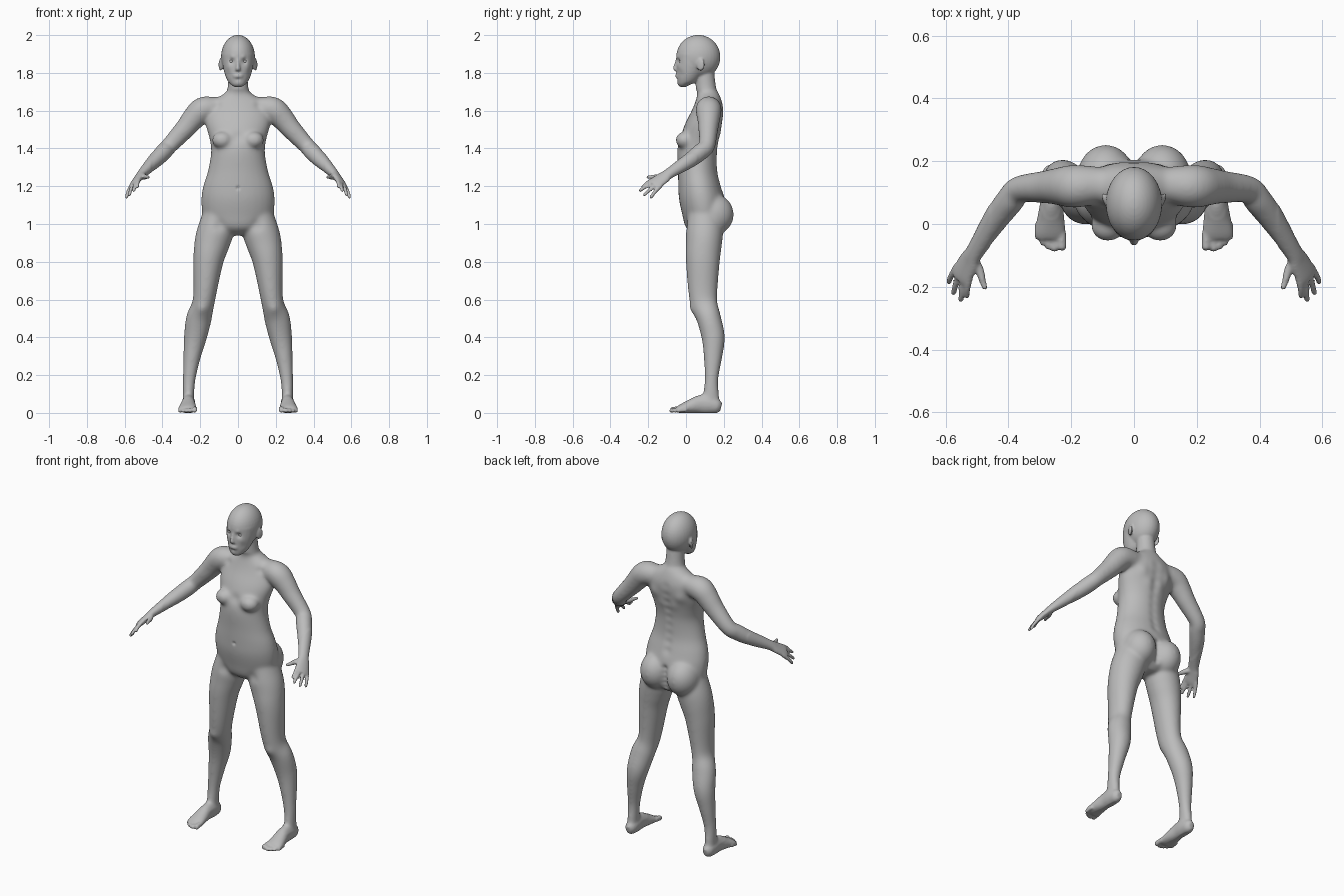
import bpy
import bmesh
from math import sin, cos, pi, exp
from mathutils import Vector, Matrix
from mathutils.kdtree import KDTree

cube = bpy.data.objects.get("Cube")
if cube:
    bpy.data.objects.remove(cube, do_unlink=True)

skin = bpy.data.materials.new("plain_grey")
skin.use_nodes = True
grey = (0.5, 0.5, 0.5, 1)
skin.diffuse_color = grey
skin.node_tree.nodes["Principled BSDF"].inputs["Base Color"].default_value = grey

SIDES = (1, -1)
body_bm = bmesh.new()


def spline(rows, steps=6):
    """Smooth curve through rows of numbers (position and radii together)."""
    rows = [Vector(row) for row in rows]
    result = []
    for i in range(len(rows) - 1):
        p, q = rows[i], rows[i + 1]
        before = rows[max(i - 1, 0)]
        after = rows[min(i + 2, len(rows) - 1)]
        m, n = (q - before) / 2, (after - p) / 2
        for k in range(steps):
            t = k / steps
            s = t * t
            c = s * t
            result.append(p * (2*c - 3*s + 1) + m * (c - 2*s + t)
                          + q * (3*s - 2*c) + n * (c - s))
    return result + [rows[-1]]


def loft(rows, across=None, side=1, sides=28):
    """Tube through (x, y, z, half width, half depth); level rings if no across."""
    rows = spline(rows)
    rings = []
    for i, row in enumerate(rows):
        centre = Vector(row[:3])
        u, v = Vector((1, 0, 0)), Vector((0, 1, 0))
        if across:
            ahead = Vector(rows[min(i + 1, len(rows) - 1)][:3])
            behind = Vector(rows[max(i - 1, 0)][:3])
            tangent = (ahead - behind).normalized()
            u = Vector(across)
            u = (u - tangent * u.dot(tangent)).normalized()
            v = tangent.cross(u)
        ring = []
        for k in range(sides):
            a = 2 * pi * k / sides
            p = centre + u * row[3] * cos(a) + v * row[4] * sin(a)
            ring.append(body_bm.verts.new((p.x * side, p.y, p.z)))
        rings.append(ring)
    for low, high in zip(rings, rings[1:]):
        for k in range(sides):
            j = (k + 1) % sides
            body_bm.faces.new((low[k], low[j], high[j], high[k]))
    body_bm.faces.new(rings[0])
    body_bm.faces.new(rings[-1])


def ball(centre, radii, bm=body_bm, turn=0):
    matrix = (Matrix.Translation(centre) @ Matrix.Rotation(turn, 4, "Z")
              @ Matrix.Diagonal((*radii, 1)))
    bmesh.ops.create_uvsphere(bm, u_segments=32, v_segments=20, radius=1, matrix=matrix)


def column(rows):
    """Level loft on the centre line from (height, front, back, half width)."""
    loft([(0, (f + b) / 2, z, w, (b - f) / 2) for z, f, b, w in rows])


# Trunk and neck
column([(.94, .05, .16, .05), (.98, 0, .2, .15), (1.05, -.02, .21, .187),
        (1.13, -.037, .205, .195), (1.2, -.041, .187, .185), (1.28, -.043, .168, .16),
        (1.38, -.047, .167, .143), (1.45, -.035, .177, .151), (1.53, -.005, .192, .172),
        (1.6, .03, .2, .168), (1.65, .05, .19, .14), (1.69, .06, .175, .075),
        (1.72, .052, .16, .055), (1.82, .05, .147, .05)])

# Skull and face
ball((0, .065, 1.884), (.09, .117, .117))
column([(1.725, -.03, 0, .02), (1.737, -.043, .02, .036), (1.755, -.047, .06, .053),
        (1.79, -.05, .09, .069), (1.84, -.051, .12, .081), (1.9, -.05, .15, .087)])

# Nose and lips
loft([(0, -.045, 1.875, .007, .008), (0, -.052, 1.85, .008, .009),
      (0, -.058, 1.825, .012, .011), (0, -.054, 1.812, .013, .008)], (1, 0, 0))
for height in (1.779, 1.789):
    ball((0, -.046, height), (.026, .011, .006))

# Direction from index finger to little finger
KNUCKLE_ROW = Vector((.63, .55, -.55))

for s in SIDES:
    # Ears, breasts and buttocks
    ball((s * .092, .077, 1.843), (.008, .024, .034), turn=-s * .35)
    ball((s * .083, -.006, 1.444), (.055, .05, .046))
    ball((s * .09, .145, 1.05), (.093, .108, .11))

    # Arm from collar to wrist
    loft([(.06, .125, 1.62, .05, .05), (.13, .123, 1.612, .062, .062),
          (.19, .12, 1.603, .07, .068), (.237, .12, 1.557, .061, .062),
          (.28, .118, 1.505, .053, .055), (.365, .11, 1.413, .044, .045),
          (.395, .075, 1.38, .046, .046), (.437, .02, 1.337, .042, .041),
          (.505, -.085, 1.27, .031, .025), (.526, -.12, 1.245, .038, .02),
          (.547, -.16, 1.217, .042, .017), (.555, -.178, 1.206, .037, .013)],
         KNUCKLE_ROW, s)

    # Fingers
    tips = [(.533, -.235, 1.193), (.553, -.249, 1.174), (.577, -.226, 1.15), (.593, -.19, 1.136)]
    for i, tip in enumerate(tips):
        end = Vector(tip)
        base = Vector((.543, -.15, 1.222)) + KNUCKLE_ROW * (i - 1.5) * .021
        middle = base.lerp(end, .55) + Vector((.002, 0, .004))
        loft([(*base, .012, .012), (*middle, .0105, .0105),
              (*base.lerp(end, .92), .009, .009), (*end, .005, .005)], KNUCKLE_ROW, s, 12)
    # Thumb
    loft([(.515, -.105, 1.255, .018, .015), (.493, -.145, 1.25, .015, .014),
          (.483, -.18, 1.249, .0115, .011), (.475, -.203, 1.248, .009, .009),
          (.473, -.21, 1.247, .005, .005)], KNUCKLE_ROW, s, 14)

    # Leg
    loft([(.105, .095, 1.06, .08, .085), (.118, .098, .97, .096, .098),
          (.137, .095, .9, .094, .096), (.158, .089, .8, .08, .09),
          (.18, .092, .6, .059, .074), (.207, .121, .5, .068, .065),
          (.226, .144, .4, .061, .062), (.243, .143, .3, .047, .05),
          (.258, .135, .18, .034, .037), (.262, .133, .09, .03, .043),
          (.262, .133, .04, .027, .042)], (1, 0, 0), s)

    # Foot
    loft([(.262, .186, .03, .015, .022), (.262, .165, .035, .031, .038),
          (.262, .12, .045, .036, .05), (.263, .07, .046, .036, .049),
          (.265, .02, .033, .043, .036), (.267, -.025, .022, .049, .024),
          (.268, -.048, .016, .045, .015)], (1, 0, 0), s)
    # Toes
    toes = [(.23, -.084, .015), (.254, -.089, .011), (.273, -.081, .0105),
            (.291, -.068, .01), (.307, -.05, .01)]
    for x, y, r in toes:
        loft([(x, y + .055, r + .006, r, r), (x, y + .02, r + .003, r, r),
              (x, y + .006, r, r, r), (x, y, r, r * .6, r * .6)], (1, 0, 0), s, 12)

bmesh.ops.recalc_face_normals(body_bm, faces=body_bm.faces)
rough_mesh = bpy.data.meshes.new("body")
body_bm.to_mesh(rough_mesh)
body_bm.free()
body = bpy.data.objects.new("body", rough_mesh)
bpy.context.collection.objects.link(body)

# Fuse all parts into one continuous surface
fuse = body.modifiers.new("fuse", "REMESH")
fuse.mode = "VOXEL"
fuse.voxel_size = .0056
bpy.context.view_layer.update()
fused = bpy.data.meshes.new_from_object(
    body.evaluated_get(bpy.context.evaluated_depsgraph_get()))
body.modifiers.clear()
body.data = fused

# Blend the joints, gently where the detail is fine
bm = bmesh.new()
bm.from_mesh(fused)
broad = [v for v in bm.verts if abs(v.co.x) < .46 and .07 < v.co.z < 1.71]
for verts, rounds in ((broad, 24), (bm.verts[:], 3)):
    for _ in range(rounds):
        bmesh.ops.smooth_vert(bm, verts=verts, factor=.5,
                              use_axis_x=True, use_axis_y=True, use_axis_z=True)

# Sculpt strokes: place, radius, push towards the back (+) or front (-)
strokes = [((.034, -.043, 1.862), .014, .011),    # eye socket
           ((.03, -.045, 1.884), .012, -.003),    # brow
           ((.05, -.03, 1.83), .018, -.003),      # cheekbone
           ((.05, -.02, 1.795), .018, .003),      # hollow cheek
           ((.09, .19, 1.54), .035, .008),        # shoulder blade
           ((.045, .19, 1.48), .03, .004),        # back muscle
           ((.09, .04, 1.655), .018, -.006),      # collar bone
           ((.11, .05, 1.63), .02, .006),         # hollow under collar bone
           ((.19, .03, .55), .03, -.007),         # knee cap
           ((.1, 0, .99), .03, .006)]             # groin
strokes = [((s * p[0], p[1], p[2]), r, d) for p, r, d in strokes for s in SIDES]
strokes += [((0, -.047, 1.784), .006, .003),      # mouth
            ((0, -.045, 1.766), .009, .005),      # dip above chin
            ((0, -.042, 1.19), .009, .008),       # navel
            ((0, -.03, 1.46), .03, .007)]         # breastbone
strokes += [((0, .18, 1.2 + .05 * i), .025, -.006) for i in range(9)]  # spine
strokes += [((0, .21, .98 + .03 * i), .018, -.012) for i in range(5)]  # cleft

bm.verts.ensure_lookup_table()
tree = KDTree(len(bm.verts))
for v in bm.verts:
    tree.insert(v.co, v.index)
tree.balance()
for place, radius, push in strokes:
    for co, index, distance in tree.find_range(place, radius * 2.5):
        bm.verts[index].co.y += push * exp(-(distance / radius) ** 2)

# Flat soles
for v in bm.verts:
    v.co.z = max(v.co.z, 0)
bm.to_mesh(fused)
bm.free()

# Eyes
for s, label in zip(SIDES, ("left_eye", "right_eye")):
    eye_bm = bmesh.new()
    ball((s * .034, -.021, 1.861), (.016, .015, .0105), eye_bm)
    eye_mesh = bpy.data.meshes.new(label)
    eye_bm.to_mesh(eye_mesh)
    eye_bm.free()
    bpy.context.collection.objects.link(bpy.data.objects.new(label, eye_mesh))

for name in ("body", "left_eye", "right_eye"):
    mesh = bpy.data.objects[name].data
    mesh.materials.clear()
    mesh.materials.append(skin)
    mesh.shade_smooth()
    for face in mesh.polygons:
        face.material_index = 0
